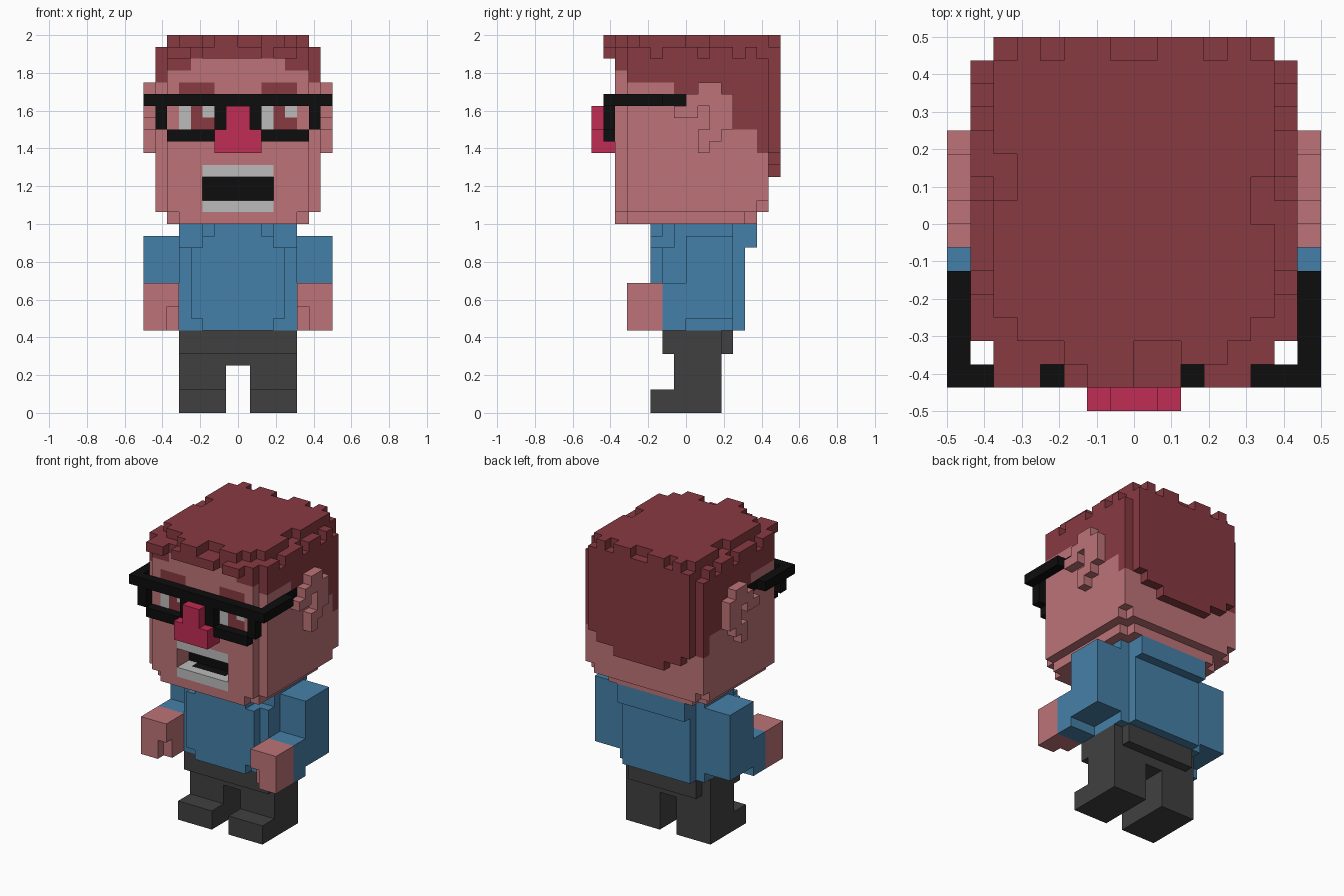
import bpy, bmesh
from mathutils import Vector

if "Cube" in bpy.data.objects:
    bpy.data.objects.remove(bpy.data.objects["Cube"])

U = 1 / 16  # block size
COLOURS = {
    "skin": (0.509, 0.174, 0.188), "hair_brown": (0.242, 0.042, 0.053),
    "shirt_blue": (0.060, 0.216, 0.392), "trouser_grey": (0.051, 0.051, 0.051),
    "black": (0.004, 0.004, 0.004), "nose_red": (0.527, 0.025, 0.087),
    "white": (0.497, 0.497, 0.497)}
MATS = {}
for name, c in COLOURS.items():
    MATS[name] = bpy.data.materials.new(name)
    MATS[name].diffuse_color = (*c, 1)
NAMES = list(COLOURS)
grid = {}  # block -> (part, colour)


def box(part, colour, x0, x1, y0, y1, z0, z1):
    for x in range(x0, x1):
        for y in range(y0, y1):
            for z in range(z0, z1):
                grid[x, y, z] = (part, colour)


def pair(part, colour, x0, x1, *rest):
    box(part, colour, x0, x1, *rest)
    box(part, colour, -x1, -x0, *rest)


def cut(x0, x1, y0, y1, z0, z1):
    for x in range(x0, x1):
        for y in range(y0, y1):
            for z in range(z0, z1):
                grid.pop((x, y, z), None)


def cut_pair(x0, x1, *rest):
    cut(x0, x1, *rest)
    cut(-x1, -x0, *rest)


def paint(colour, x0, x1, y0, y1, z0, z1):
    for x in range(x0, x1):
        for y in range(y0, y1):
            for z in range(z0, z1):
                if (x, y, z) in grid:
                    grid[x, y, z] = (grid[x, y, z][0], colour)


# trousers and shoes
G = "trouser_grey"
pair("trousers", G, 1, 5, -3, 3, 0, 2)
pair("trousers", G, 1, 5, -1, 3, 2, 5)
box("trousers", G, -1, 1, -1, 3, 4, 5)
box("trousers", G, -5, 5, -2, 3, 5, 7)
box("trousers", G, -4, 4, 3, 4, 5, 7)

# shirt body with stepped edges
B = "shirt_blue"
box("shirt", B, -5, 5, -2, 4, 7, 16)
box("shirt", B, -4, 4, -3, -2, 8, 14)
box("shirt", B, -3, 3, -3, -2, 7, 15)
box("shirt", B, -2, 2, -3, -2, 15, 16)
cut_pair(3, 5, -2, -1, 14, 16)
box("shirt", B, -4, 4, 4, 5, 7, 16)
box("shirt", B, -4, 4, 5, 6, 14, 16)

# arms and hands
pair("sleeves", B, 5, 8, 0, 4, 8, 15)
pair("sleeves", B, 5, 8, -2, 0, 7, 11)
pair("hands", "skin", 5, 8, -5, -2, 7, 11)
cut_pair(5, 6, -5, -4, 7, 9)


# head block, split into skin and hair by a hairline that depends on depth
def hairline(ax, y):
    if y == -6:
        return 29 if ax >= 4 else 30
    if y < -1:
        return 28
    return 27 if y < 4 else 24 if y < 6 else 22


for x in range(-7, 7):
    ax = x if x >= 0 else -1 - x
    for y in range(-6, 7):
        for z in range(16, 31):
            corner = (ax == 6) + (y == -6) + (y == 6)
            low = z == 16 and (ax == 6 or y == 6 or (ax == 5 and y in (-6, 5)))
            if low or (ax == 6 and y == -6):
                continue
            if corner == 2 and z in (17, 30):
                continue
            hair = z >= hairline(ax, y)
            grid[x, y, z] = ("hair", "hair_brown") if hair else ("head", "skin")

# back hair with a stepped lower edge, top layer and ragged rim
H = "hair_brown"
for half, bottom in ((6, 22), (5, 21), (3, 20)):
    box("hair", H, -half, half, 7, 8, bottom, 31)
box("hair", H, -6, 6, -5, 7, 31, 32)
box("hair", H, -5, 5, 7, 8, 31, 32)
cut(-6, -5, 1, 3, 31, 32)
cut(5, 6, 0, 2, 31, 32)
cut(-6, -5, -5, -4, 31, 32)
cut(5, 6, -5, -4, 31, 32)
for a, b in ((-4, -3), (-1, 1), (3, 4)):
    cut(a, b, 7, 8, 31, 32)
for a, b in ((-3, 0), (2, 4)):
    box("hair", H, a, b, -6, -5, 31, 32)
for a, b in ((-6, -4), (-3, 2), (3, 5)):
    box("hair", H, a, b, -7, -6, 30, 31)
box("hair", H, -2, 0, -7, -6, 31, 32)
for y in (-3, 1, 4):
    cut_pair(6, 7, y, y + 1, 30, 31)

# ears, listed by height as depth spans
EAR = {27: [(1, 3)], 26: [(0, 4)], 25: [(-1, 1), (2, 4)],
       24: [(2, 4)], 23: [(1, 3)], 22: [(1, 2)]}
for z, spans in EAR.items():
    for a, b in spans:
        pair("ears", "skin", 7, 8, a, b, z, z + 1)

# eyebrows and eyes
for a in (-5, 2):
    paint(H, a, a + 3, -6, -5, 27, 28)
    paint("white", a, a + 1, -6, -5, 24, 26)
    paint(H, a + 1, a + 3, -6, -5, 24, 26)
    paint("white", a + 2, a + 3, -6, -5, 25, 26)

# open mouth with teeth
cut(-3, 3, -6, -4, 18, 20)
paint("black", -3, 3, -4, -3, 18, 20)
paint("white", -3, 3, -6, -5, 20, 21)
paint("white", -3, 3, -6, -4, 17, 18)
paint("black", -2, 2, -5, -4, 17, 18)

# glasses
K = "black"
box("glasses", K, -8, 8, -7, -6, 26, 27)
pair("glasses", K, 7, 8, -6, -2, 26, 27)
pair("glasses", K, 6, 7, -2, 0, 26, 27)
cut_pair(7, 8, -1, 0, 26, 27)
pair("glasses", K, 6, 7, -7, -6, 24, 26)
pair("glasses", K, 1, 2, -7, -6, 24, 26)
pair("glasses", K, 2, 6, -7, -6, 23, 24)

# nose
box("nose", "nose_red", -2, 2, -8, -6, 22, 24)
box("nose", "nose_red", -1, 1, -8, -6, 24, 26)

# skin the blocks: only exposed faces, one object per part
SIDES = [(axis, s) for axis in range(3) for s in (0, 1)]
for part in sorted({v[0] for v in grid.values()}):
    bm = bmesh.new()
    verts = {}
    used = []
    for cell, (p, colour) in grid.items():
        if p != part:
            continue
        for axis, s in SIDES:
            n = list(cell)
            n[axis] += 2 * s - 1
            if tuple(n) in grid:
                continue
            u, v = (axis + 1) % 3, (axis + 2) % 3
            loop = []
            for du, dv in ((0, 0), (1, 0), (1, 1), (0, 1)):
                c = list(cell)
                c[axis] += s
                c[u] += du
                c[v] += dv
                key = tuple(c)
                if key not in verts:
                    verts[key] = bm.verts.new(Vector(key) * U)
                loop.append(verts[key])
            face = bm.faces.new(loop if s else loop[::-1])
            if colour not in used:
                used.append(colour)
            face.material_index = used.index(colour)
    bmesh.ops.dissolve_limit(bm, angle_limit=0.01, verts=bm.verts[:],
                             edges=bm.edges[:], delimit={'MATERIAL'})
    mesh = bpy.data.meshes.new(part)
    bm.to_mesh(mesh)
    bm.free()
    for colour in used:
        mesh.materials.append(MATS[colour])
    bpy.context.collection.objects.link(bpy.data.objects.new(part, mesh))

for m in bpy.data.materials:
    if m.users and not m.is_grease_pencil:
        m.use_nodes = True
        m.node_tree.nodes["Principled BSDF"].inputs["Base Color"].default_value = m.diffuse_color
